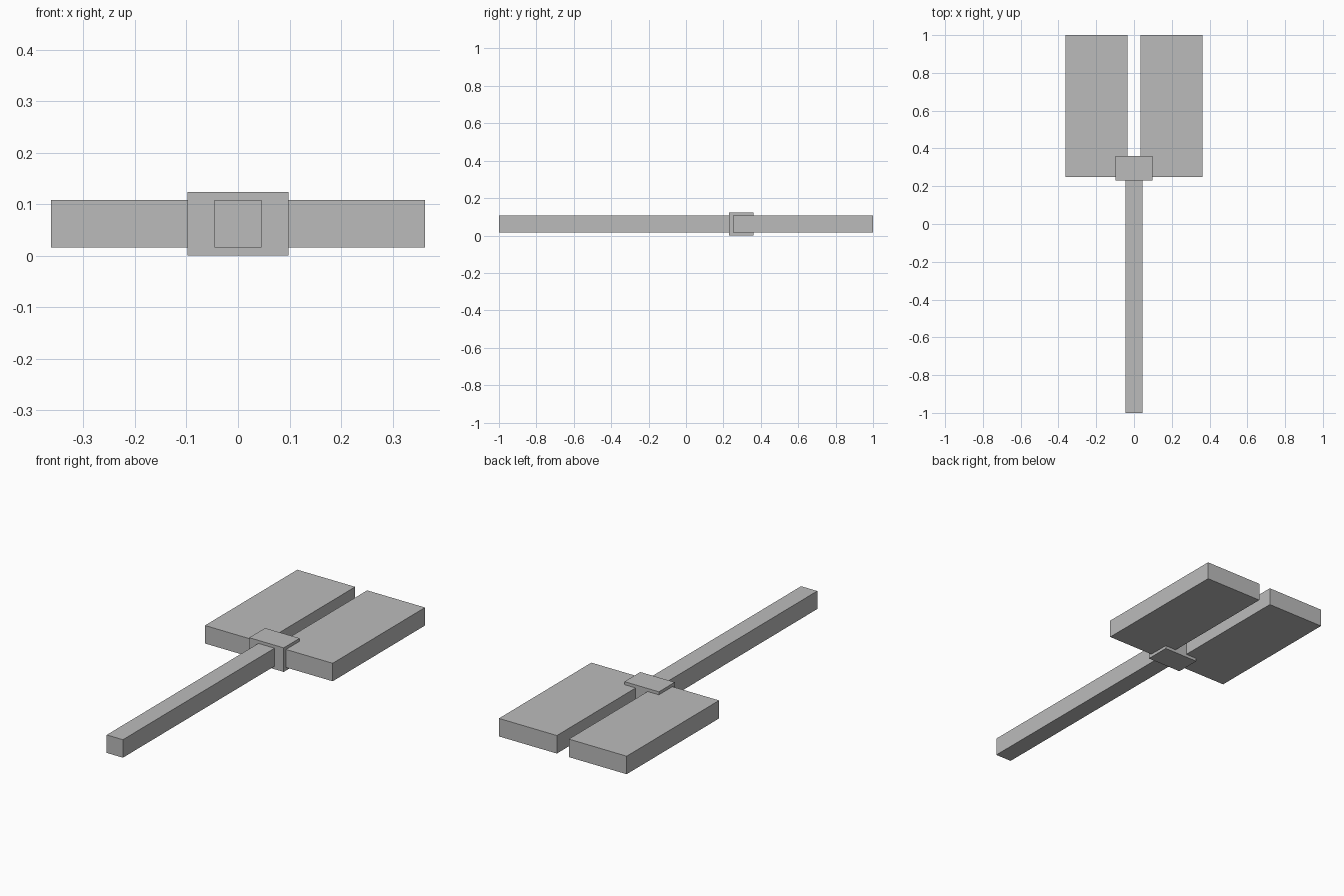
import bpy

if "Cube" in bpy.data.objects:
    bpy.data.objects.remove(bpy.data.objects["Cube"])

grey = bpy.data.materials.new("plain_grey")
grey.diffuse_color = (0.5, 0.5, 0.5, 1)
grey.use_nodes = True
grey.node_tree.nodes["Principled BSDF"].inputs["Base Color"].default_value = grey.diffuse_color


def box(name, x, y, z):
    """Box spanning the given (min, max) ranges."""
    spans = (x, y, z)
    bpy.ops.mesh.primitive_cube_add(size=1, location=[(a + b) / 2 for a, b in spans])
    ob = bpy.context.object
    ob.name = name
    ob.scale = [b - a for a, b in spans]
    bpy.ops.object.transform_apply(location=False, rotation=False, scale=True)
    ob.data.materials.append(grey)
    return ob


BODY_Z = (0.0155, 0.108)

# Long square handle, ending inside the collar
box("handle", (-0.046, 0.046), (-1.0, 0.25), BODY_Z)

# Collar joining the handle to the slabs
box("collar", (-0.098, 0.098), (0.231, 0.36), (0.0, 0.1235))

# Two flat slabs with a narrow slot between them
box("left_slab", (-0.363, -0.034), (0.25, 1.0), BODY_Z)
box("right_slab", (0.034, 0.363), (0.25, 1.0), BODY_Z)
